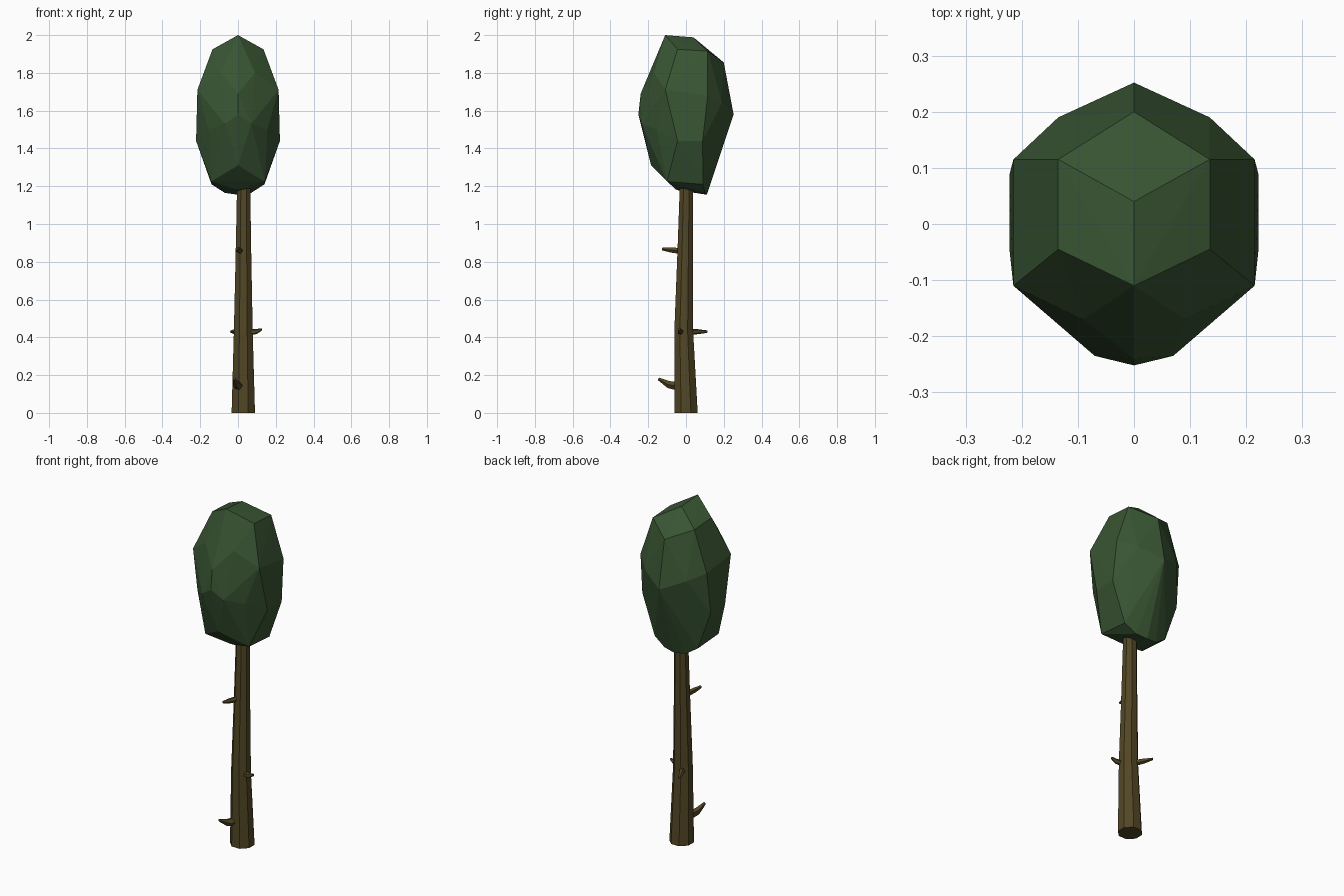
import bpy, bmesh, math
from mathutils import Vector

if "Cube" in bpy.data.objects:
    bpy.data.objects.remove(bpy.data.objects["Cube"])


def material(name, rgb):
    m = bpy.data.materials.new(name)
    m.diffuse_color = (*rgb, 1)
    m.use_nodes = True
    m.node_tree.nodes["Principled BSDF"].inputs["Base Color"].default_value = m.diffuse_color
    return m


def finish(bm, name, mat):
    bmesh.ops.recalc_face_normals(bm, faces=bm.faces)
    mesh = bpy.data.meshes.new(name)
    bm.to_mesh(mesh)
    bm.free()
    mesh.materials.append(mat)
    ob = bpy.data.objects.new(name, mesh)
    bpy.context.collection.objects.link(ob)
    return ob


def tube(name, path, sides, mat):
    """Skin a path of (x, y, z, radius) points; rings face along the path."""
    bm = bmesh.new()
    pts = [Vector(p[:3]) for p in path]
    axis = (pts[-1] - pts[0]).normalized()
    if abs(axis.z) > 0.95:
        u, v = Vector((1, 0, 0)), Vector((0, 1, 0))
    else:
        u = axis.cross(Vector((0, 0, 1))).normalized()
        v = u.cross(axis)
    rings = []
    for p, q in zip(pts, path):
        ring = []
        for i in range(sides):
            a = 2 * math.pi * (i + 0.5) / sides
            ring.append(bm.verts.new(p + q[3] * (u * math.cos(a) + v * math.sin(a))))
        rings.append(ring)
    for a, b in zip(rings, rings[1:]):
        for i in range(sides):
            j = (i + 1) % sides
            bm.faces.new((a[i], a[j], b[j], b[i]))
    bm.faces.new(rings[0])
    bm.faces.new(rings[-1])
    return finish(bm, name, mat)


bark = material("bark", (0.085, 0.062, 0.018))
leaf = material("leaf", (0.04, 0.09, 0.033))

# Trunk: tapered, slightly bent, eight sided
tube("trunk", [(0.028, 0, 0, 0.067), (0.028, -0.012, 0.43, 0.054),
               (0.029, -0.004, 0.87, 0.044), (0.03, 0.004, 1.3, 0.036)], 8, bark)

# Broken branch stubs
stubs = {
    "stub_low": [(0.01, -0.03, 0.14, 0.026), (-0.008, -0.09, 0.15, 0.02),
                 (-0.02, -0.145, 0.18, 0.008)],
    "stub_right": [(0.05, -0.025, 0.43, 0.018), (0.095, -0.032, 0.43, 0.014),
                   (0.125, -0.036, 0.442, 0.007)],
    "stub_back": [(0.015, 0.01, 0.43, 0.018), (-0.015, 0.065, 0.43, 0.014),
                  (-0.036, 0.112, 0.43, 0.007)],
    "stub_high": [(0.015, -0.02, 0.857, 0.017), (0.002, -0.08, 0.862, 0.014),
                  (-0.008, -0.125, 0.868, 0.008)],
}
for name, path in stubs.items():
    tube(name, path, 5, bark)

# Crown: faceted hull around corner points mirrored in x
corners = [
    (0, -0.11, 2.0), (0, 0.04, 1.988), (0.135, -0.045, 1.925),
    (0.135, 0.115, 1.915), (0, 0.2, 1.855),
    (0.09, -0.17, 1.80), (0.215, -0.11, 1.71), (0, -0.24, 1.69),
    (0.215, 0.115, 1.68), (0.135, 0.19, 1.64), (0, 0.252, 1.58),
    (0, -0.252, 1.58), (0.155, -0.155, 1.5), (0.07, -0.235, 1.53),
    (0.222, -0.045, 1.44), (0.222, 0.088, 1.44),
    (0, -0.185, 1.31), (0.142, -0.1, 1.225), (0.14, 0.09, 1.21),
    (0, -0.05, 1.18), (0.07, 0.1, 1.165), (0, 0.11, 1.155),
]
bm = bmesh.new()
for x, y, z in corners:
    for s in ((1, -1) if x else (1,)):
        bm.verts.new((s * x, y, z))
hull = bmesh.ops.convex_hull(bm, input=bm.verts)
loose = {e for e in hull["geom_interior"] + hull["geom_unused"]
         if isinstance(e, bmesh.types.BMVert)}
bmesh.ops.delete(bm, geom=list(loose), context="VERTS")
finish(bm, "crown", leaf)
